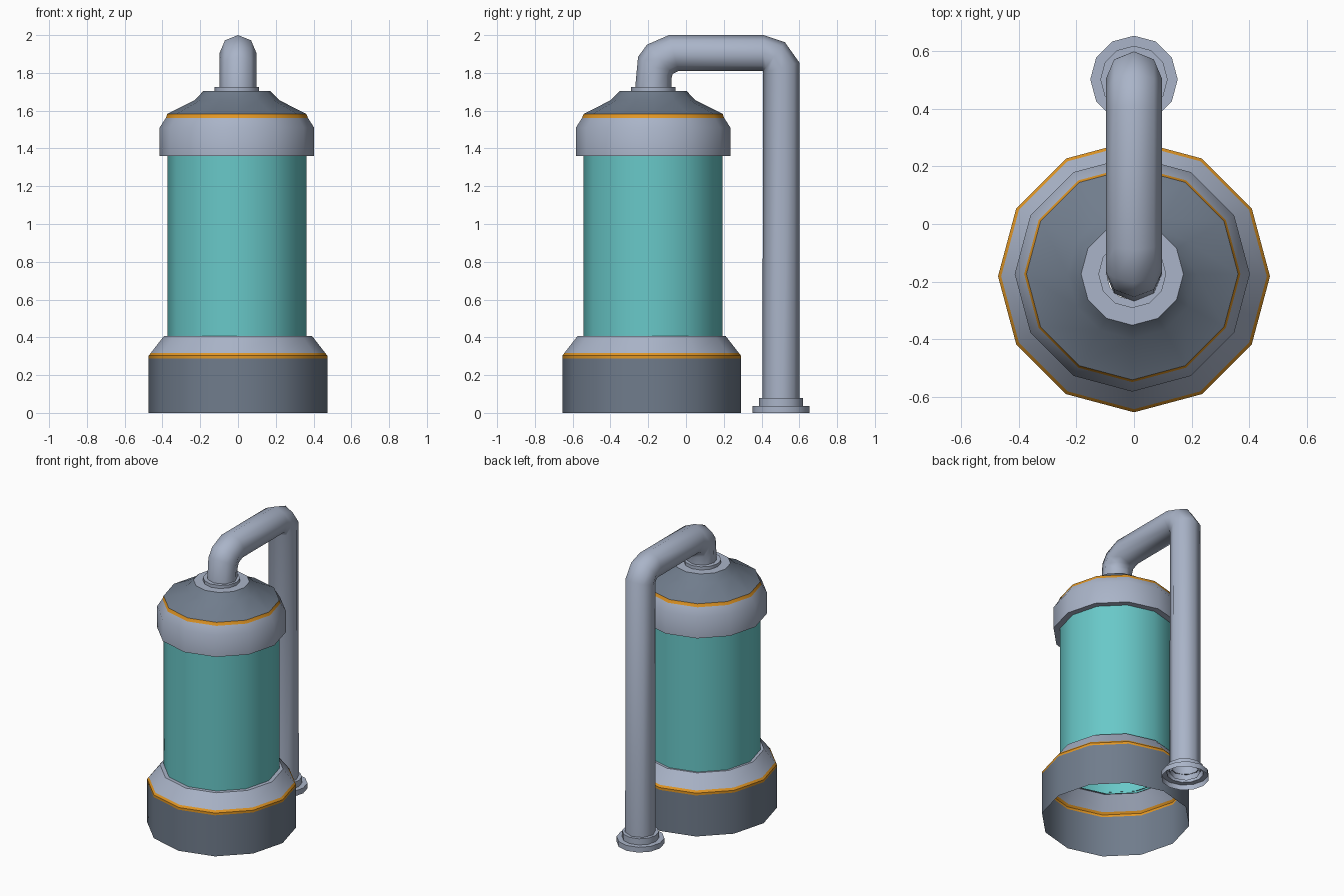
import bpy, math
from mathutils import Vector

if "Cube" in bpy.data.objects:
    bpy.data.objects.remove(bpy.data.objects["Cube"])


def material(name, rgb):
    m = bpy.data.materials.new(name)
    m.diffuse_color = (*rgb, 1)
    m.use_nodes = True
    m.node_tree.nodes["Principled BSDF"].inputs["Base Color"].default_value = m.diffuse_color
    return m


MATS = [material("light grey metal", (0.40, 0.456, 0.578)),
        material("dark grey metal", (0.162, 0.202, 0.262)),
        material("orange trim", (0.75, 0.305, 0.018)),
        material("teal glass", (0.14, 0.58, 0.58))]
LIGHT, DARK, ORANGE, TEAL = range(4)


def skin(name, rings, colours, angle):
    """Join equal rings of points into an open shell, one colour per band."""
    n = len(rings[0])
    faces, idx = [], []
    for i in range(len(rings) - 1):
        for j in range(n):
            k = (j + 1) % n
            faces.append((i * n + j, i * n + k, (i + 1) * n + k, (i + 1) * n + j))
            idx.append(colours[i])
    used = sorted(set(idx))
    me = bpy.data.meshes.new(name)
    me.from_pydata([p for r in rings for p in r], [], faces)
    for c in used:
        me.materials.append(MATS[c])
    for p, c in zip(me.polygons, idx):
        p.material_index = used.index(c)
    ob = bpy.data.objects.new(name, me)
    bpy.context.collection.objects.link(ob)
    bpy.ops.object.select_all(action='DESELECT')
    ob.select_set(True)
    bpy.context.view_layer.objects.active = ob
    bpy.ops.object.shade_smooth_by_angle(angle=math.radians(angle))
    return ob


def lathe(name, centre, profile, colours, sides=12, angle=35):
    rings = [[(centre[0] + r * math.cos(2 * math.pi * j / sides),
               centre[1] + r * math.sin(2 * math.pi * j / sides), z)
              for j in range(sides)] for r, z in profile]
    return skin(name, rings, colours, angle)


TANK = (-0.006, -0.174)

# hollow base with orange trim and sloped collar
lathe("tank_base", (0, -0.182),
      [(0.473, 0), (0.473, 0.287), (0.473, 0.303), (0.462, 0.317),
       (0.392, 0.407), (0.365, 0.407)],
      [DARK, ORANGE, ORANGE, LIGHT, LIGHT])

# glass cylinder
lathe("glass_body", TANK, [(0.368, 0.395), (0.368, 1.37)], [TEAL])

# cap: rim, orange trim, dark dome, light top plate
lathe("tank_cap", TANK,
      [(0.362, 1.36), (0.409, 1.36), (0.409, 1.51), (0.376, 1.562),
       (0.368, 1.583), (0.225, 1.655), (0.178, 1.703), (0.09, 1.703)],
      [LIGHT, LIGHT, LIGHT, ORANGE, DARK, DARK, LIGHT])

# collar where the pipe leaves the cap
lathe("upper_pipe_collar", TANK,
      [(0.118, 1.70), (0.118, 1.725), (0.09, 1.725)], [LIGHT] * 2)

# stepped foot flange, open underneath
lathe("pipe_foot", (0, 0.503),
      [(0.152, 0), (0.152, 0.037), (0.117, 0.037), (0.117, 0.08), (0.09, 0.08)],
      [LIGHT] * 4)

# bent pipe: outer and inner (y, z) edge of each cross-section
sections = [((-0.27, 1.71), (-0.077, 1.71)),
            ((-0.254, 1.885), (-0.077, 1.77)),
            ((-0.206, 1.95), (-0.07, 1.795)),
            ((-0.09, 2.0), (-0.04, 1.81)),
            ((0.41, 2.0), (0.408, 1.81)),
            ((0.523, 1.963), (0.408, 1.808)),
            ((0.6, 1.855), (0.408, 1.80)),
            ((0.601, 0.04), (0.405, 0.04))]
rings = []
for outer, inner in sections:
    o, i = Vector((0, *outer)), Vector((0, *inner))
    mid, half = (o + i) / 2, (o - i) / 2
    rings.append([mid + half * math.cos(a * math.pi / 4)
                  + Vector((0.098 * math.sin(a * math.pi / 4), 0, 0))
                  for a in range(8)])
skin("bent_pipe", rings, [LIGHT] * 7, 55)
